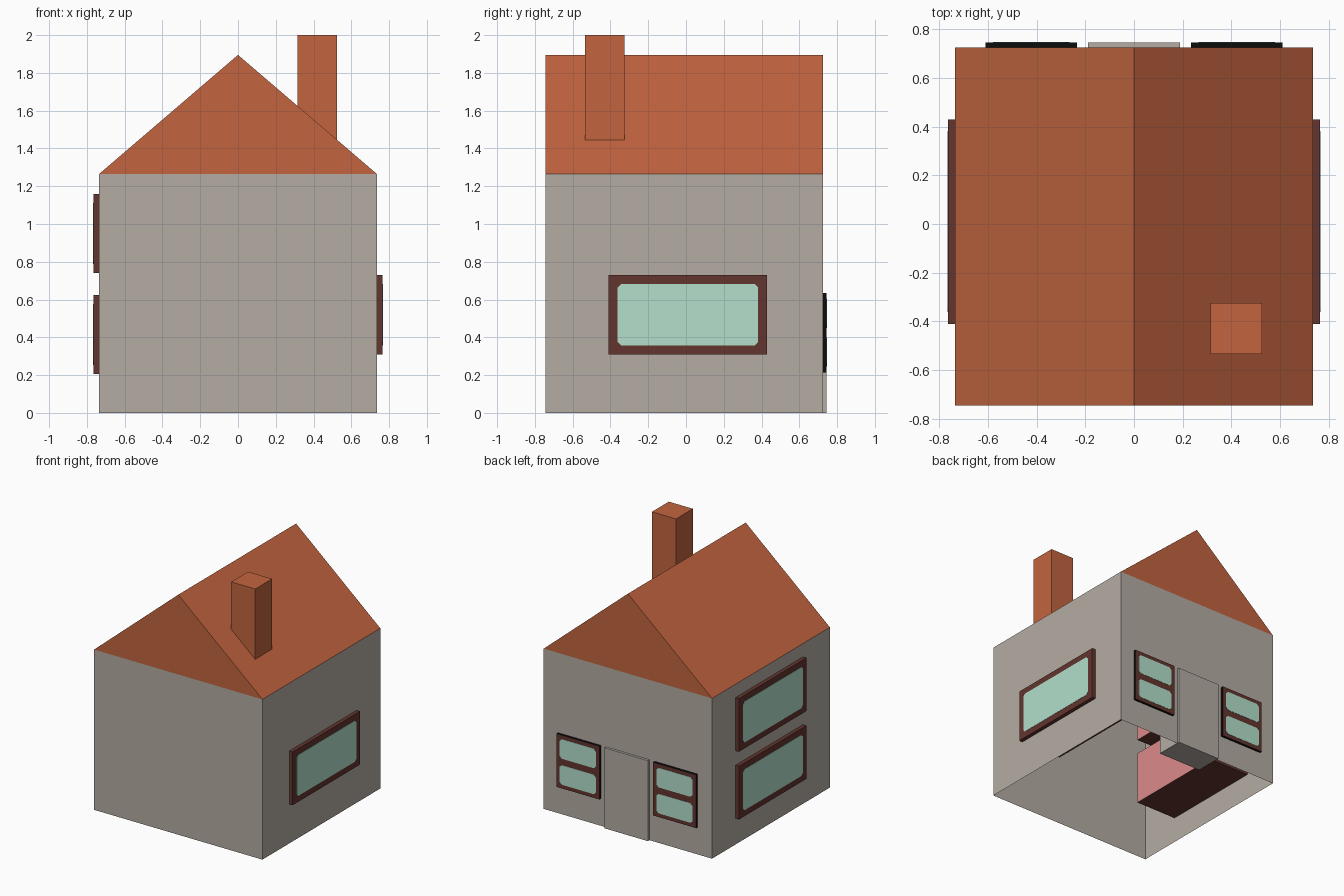
import bpy, bmesh, math
from mathutils import Matrix

if "Cube" in bpy.data.objects:
    bpy.data.objects.remove(bpy.data.objects["Cube"], do_unlink=True)


def material(name, r, g, b):
    def lin(c):
        c /= 255
        return c / 12.92 if c <= 0.04045 else ((c + 0.055) / 1.055) ** 2.4
    col = (lin(r), lin(g), lin(b), 1)
    m = bpy.data.materials.new(name)
    m.use_nodes = True
    m.diffuse_color = col
    m.node_tree.nodes["Principled BSDF"].inputs["Base Color"].default_value = col
    return m


PLASTER = material("warm grey plaster", 180, 172, 163)
TILE = material("terracotta", 194, 100, 63)
WOOD = material("dark brown wood", 99, 53, 46)
GLASS = material("pale green glass", 179, 223, 203)
BLACK = material("black", 12, 12, 12)
PINK = material("dusty pink", 220, 138, 138)


def finish(name, bm, mats, matrix=None):
    bmesh.ops.recalc_face_normals(bm, faces=bm.faces)
    if matrix:
        bm.transform(matrix)
    me = bpy.data.meshes.new(name)
    bm.to_mesh(me)
    bm.free()
    for m in mats:
        me.materials.append(m)
    ob = bpy.data.objects.new(name, me)
    bpy.context.collection.objects.link(ob)
    return ob


def prism(pts, y0, y1):
    """Extrude an x-z outline from y0 to y1."""
    bm = bmesh.new()
    face = bm.faces.new([bm.verts.new((x, y0, z)) for x, z in pts])
    ext = bmesh.ops.extrude_face_region(bm, geom=[face], use_keep_orig=True)
    verts = [v for v in ext["geom"] if isinstance(v, bmesh.types.BMVert)]
    bmesh.ops.translate(bm, verts=verts, vec=(0, y1 - y0, 0))
    bmesh.ops.recalc_face_normals(bm, faces=bm.faces)
    return bm


def rect(x0, x1, z0, z1):
    return [(x0, z0), (x1, z0), (x1, z1), (x0, z1)]


def clipped(x0, x1, z0, z1, c):
    return [(x0 + c, z0), (x1 - c, z0), (x1, z0 + c), (x1, z1 - c),
            (x1 - c, z1), (x0 + c, z1), (x0, z1 - c), (x0, z0 + c)]


def window(name, u, z0, z1, width, out, depth, angle, panes, border, bar, mats):
    """Deep frame box with clipped panes; built facing -y, then turned about z.
    mats: side, front and inner face materials."""
    turn = Matrix.Rotation(math.radians(angle), 4, 'Z')
    x0, x1, front = u - width / 2, u + width / 2, -out + 0.002
    bm = prism(rect(x0, x1, z0, z1), front, -out + depth)
    for f in bm.faces:
        f.material_index = 1 if f.normal.y < -0.5 else 2 if f.normal.y > 0.5 else 0
    finish(name + "_frame", bm, mats, turn)
    h = (z1 - z0 - 2 * border - (panes - 1) * bar) / panes
    for i in range(panes):
        b = z0 + border + i * (h + bar)
        pane = prism(clipped(x0 + border, x1 - border, b, b + h, 0.018), -out, front + 0.001)
        finish(f"{name}_pane_{i + 1}", pane, [GLASS], turn)


# Walls: a box open underneath and under the roof
W, Y0, Y1, EAVES = 0.735, -0.745, 0.725, 1.265
walls = prism(rect(-W, W, 0, EAVES), Y0, Y1)
bmesh.ops.delete(walls, geom=[f for f in walls.faces if abs(f.normal.z) > 0.5], context='FACES')
finish("walls", walls, [PLASTER])

# Gable roof and chimney
finish("roof", prism([(-W, EAVES), (W, EAVES), (0, 1.895)], Y0, Y1), [TILE])
finish("chimney", prism(rect(0.315, 0.525, 1.3, 2.0), -0.535, -0.325), [TILE])

# Door slab on the back wall
finish("door", prism(rect(-0.19, 0.19, 0, 0.635), 0.525, 0.745), [PLASTER])

# Wide side windows: one on the left wall, two stacked on the right wall
big = (WOOD, WOOD, PINK)
for name, u, z0, z1, angle in (("left_window", 0.01, 0.31, 0.73, 90),
                               ("right_lower_window", -0.01, 0.205, 0.625, -90),
                               ("right_upper_window", -0.01, 0.74, 1.16, -90)):
    window(name, u, z0, z1, 0.84, 0.767, 0.39, angle, 1, 0.048, 0, big)

# Two-pane windows either side of the door
for name, u in (("back_left_window", -0.4225), ("back_right_window", 0.4225)):
    window(name, u, 0.215, 0.635, 0.375, 0.747, 0.2, 180, 2, 0.03, 0.05, (BLACK, WOOD, BLACK))
